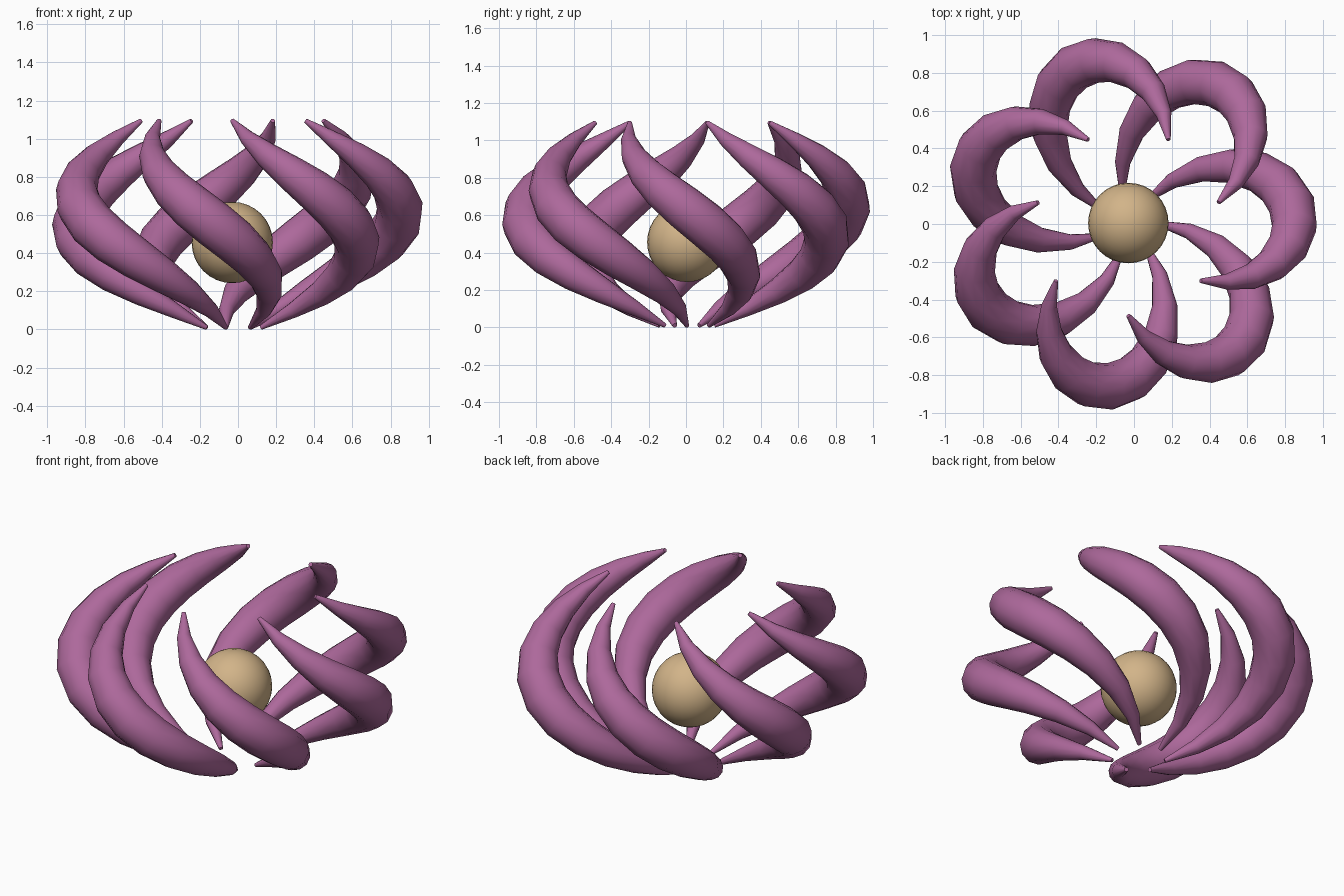
import bpy
from math import sin, cos, pi, radians

if "Cube" in bpy.data.objects:
    bpy.data.objects.remove(bpy.data.objects["Cube"], do_unlink=True)


def material(name, rgb):
    mat = bpy.data.materials.new(name)
    mat.use_nodes = True
    mat.diffuse_color = (*rgb, 1)
    mat.node_tree.nodes["Principled BSDF"].inputs["Base Color"].default_value = (*rgb, 1)
    return mat


purple = material("orchid purple", (0.42, 0.14, 0.33))
tan = material("warm tan", (0.645, 0.456, 0.25))

CENTRE = (-0.03, 0.005, 0)
ARMS = 7
SEGMENTS = 12

# One tapered spiral arm: bulges outward while rising through a quarter turn
curve = bpy.data.curves.new("arm_path", "CURVE")
curve.dimensions = "3D"
curve.bevel_depth = 1.0
curve.bevel_resolution = 4
curve.use_fill_caps = True
spline = curve.splines.new("POLY")
spline.points.add(SEGMENTS)
for i, point in enumerate(spline.points):
    t = i / SEGMENTS
    bulge = sin(pi * t)
    reach = 0.15 + 0.34 * t + 0.55 * bulge
    angle = -t * pi / 2
    point.co = (reach * cos(angle), reach * sin(angle), 0.01 + 1.085 * t, 1)
    point.radius = 0.012 + 0.112 * bulge

path = bpy.data.objects.new("arm_path", curve)
bpy.context.collection.objects.link(path)
bpy.context.view_layer.update()
depsgraph = bpy.context.evaluated_depsgraph_get()
arm_mesh = bpy.data.meshes.new_from_object(path.evaluated_get(depsgraph))
bpy.data.objects.remove(path, do_unlink=True)
arm_mesh.name = "spiral_arm"
arm_mesh.materials.clear()
arm_mesh.materials.append(purple)

# Ring of arms sharing the same mesh
for k in range(ARMS):
    arm = bpy.data.objects.new(f"spiral_arm_{k + 1}", arm_mesh)
    arm.location = CENTRE
    arm.rotation_euler.z = 2 * pi * k / ARMS
    bpy.context.collection.objects.link(arm)
    bpy.ops.object.select_all(action="DESELECT")
    arm.select_set(True)
    bpy.context.view_layer.objects.active = arm
# Smooth the shared mesh but keep the flat end caps crisp
bpy.ops.object.shade_smooth_by_angle(angle=radians(50))

# Floating core ball
bpy.ops.mesh.primitive_uv_sphere_add(
    segments=32, ring_count=16, radius=0.213, location=(CENTRE[0], CENTRE[1], 0.456))
core = bpy.context.object
core.name = "core_ball"
core.data.materials.append(tan)
bpy.ops.object.shade_smooth()
